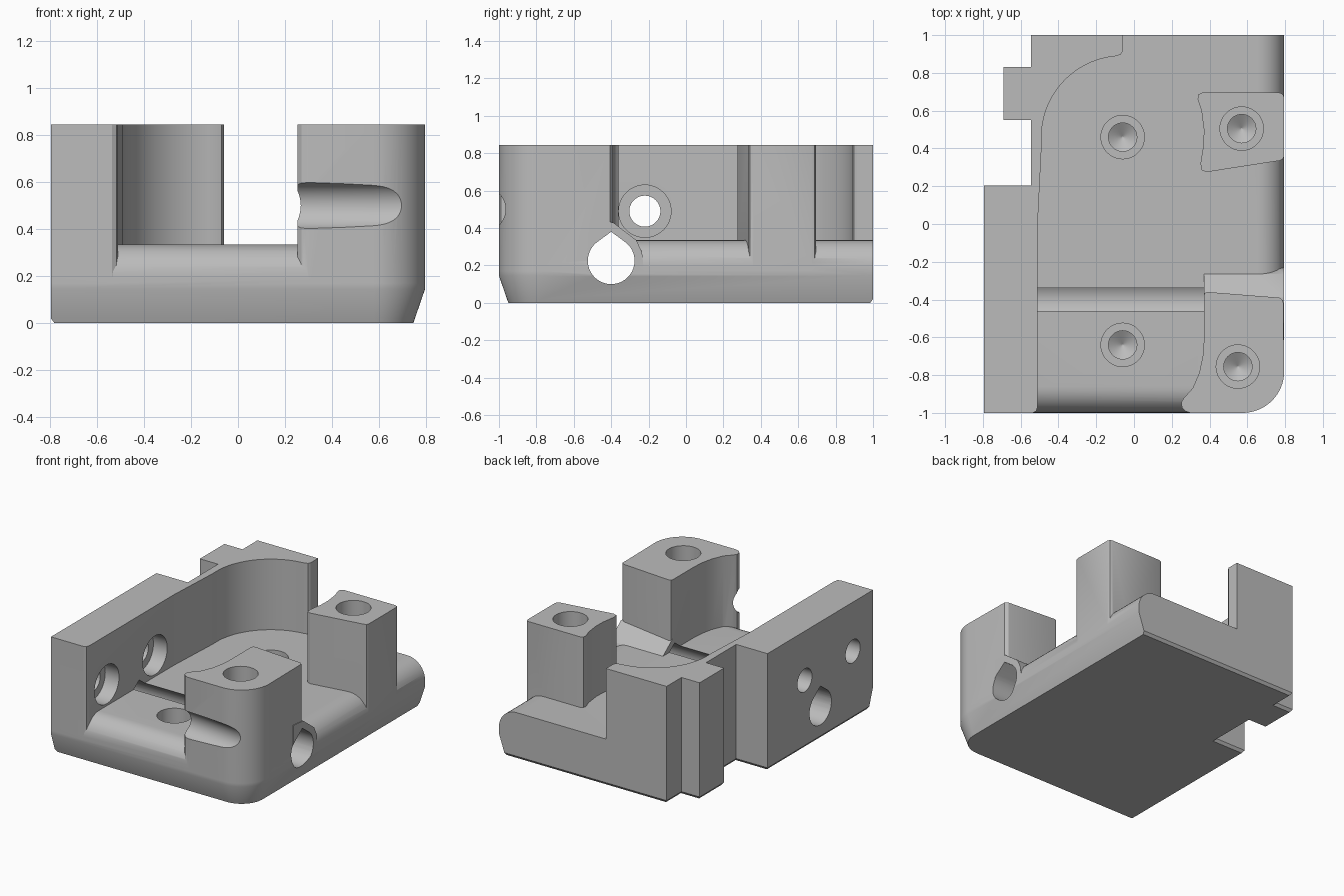
import bpy
import bmesh
from math import cos, sin, radians

cube = bpy.data.objects.get("Cube")
if cube:
    bpy.data.objects.remove(cube)

grey = bpy.data.materials.new("plain grey")
grey.use_nodes = True
grey.diffuse_color = (0.5, 0.5, 0.5, 1)
grey.node_tree.nodes["Principled BSDF"].inputs["Base Color"].default_value = (0.5, 0.5, 0.5, 1)

HALF_X, FLOOR, TOP = 0.795, 0.335, 0.845
CORNER = 0.22


def arc(cx, cy, r, a, b, n):
    return [(cx + r * cos(radians(a + (b - a) * i / n)),
             cy + r * sin(radians(a + (b - a) * i / n))) for i in range(n + 1)]


def circle(cx, cy, r, n=48):
    return arc(cx, cy, r, 0, 360, n)[:-1]


def loft(name, rings):
    """Closed solid skinned through rings of equal point count."""
    bm = bmesh.new()
    loops = [[bm.verts.new(p) for p in ring] for ring in rings]
    for lo, hi in zip(loops, loops[1:]):
        for i in range(len(lo)):
            j = (i + 1) % len(lo)
            bm.faces.new((lo[i], lo[j], hi[j], hi[i]))
    bm.faces.new(loops[0][::-1])
    bm.faces.new(loops[-1])
    bmesh.ops.recalc_face_normals(bm, faces=bm.faces)
    mesh = bpy.data.meshes.new(name)
    bm.to_mesh(mesh)
    bm.free()
    mesh.materials.append(grey)
    obj = bpy.data.objects.new(name, mesh)
    bpy.context.collection.objects.link(obj)
    return obj


def upright(name, outline, low, high):
    return loft(name, [[(x, y, z) for x, y in outline] for z in (low, high)])


def sideways(name, outline, left, right, drift=0):
    return loft(name, [[(left, y, z) for y, z in outline],
                       [(right, y + drift, z) for y, z in outline]])


def screw_hole(name, x, y, top, bore, depth):
    """Wide bore, narrower pilot and pointed drill tip."""
    steps = ((0.115, 0.05), (0.115, -bore), (0.075, -bore),
             (0.075, -depth), (0.003, -depth - 0.045))
    return loft(name, [[(px, py, top + z) for px, py in circle(x, y, r)] for r, z in steps])


def base_ring(z, inset, trim=0):
    """Plan outline: front and right sides inset, left and back trimmed."""
    edge = -HALF_X + trim
    back = 1 - trim
    notch, tab = -0.545 + trim, -0.69 + trim
    pts = [(HALF_X - inset, back), (notch, back), (notch, 0.83 - trim), (tab, 0.83 - trim),
           (tab, 0.55 + trim), (notch, 0.55 + trim), (notch, 0.205 - trim),
           (edge, 0.205 - trim), (edge, inset - 1)]
    pts += arc(HALF_X - CORNER, CORNER - 1, CORNER - inset, -90, 0, 16)
    return [(x, y, z) for x, y in pts]


# Base: slanted skirt below, rounded shoulder above
R = 0.14
rings = [base_ring(0, 0.05, 0.015), base_ring(0.02, 0.043), base_ring(0.145, 0)]
rings += [base_ring(FLOOR - R + R * sin(radians(a)), R - R * cos(radians(a)))
          for a in range(0, 91, 9)]
body = loft("housing_body", rings)

# Left wall with curved pocket and outer tab
wall = [(-HALF_X, -1), (-0.535, -1), (-0.517, -0.99), (-0.51, -0.965), (-0.51, 0), (-0.49, 0.4)]
wall += arc(-0.06, 0.46, 0.43, 180, 95, 24)
wall += [(-0.07, 0.897), (-0.06, 0.915), (-0.06, 1), (-0.545, 1), (-0.545, 0.83), (-0.69, 0.83),
         (-0.69, 0.55), (-0.545, 0.55), (-0.545, 0.205), (-HALF_X, 0.205)]

# Front post with rounded corner and scooped inner side
front = [(0.79, -0.405), (0.77, -0.39), (0.39, -0.36), (0.375, -0.365), (0.37, -0.38),
         (0.37, -0.62), (0.364, -0.7), (0.345, -0.79), (0.31, -0.87), (0.265, -0.92),
         (0.252, -0.94), (0.253, -0.97), (0.27, -0.99), (0.3, -1)]
front += arc(HALF_X - CORNER, CORNER - 1, CORNER, -90, 0, 16)

# Back post
back = [(0.36, 0.695), (0.34, 0.685), (0.337, 0.66), (0.357, 0.6), (0.37, 0.5), (0.368, 0.42),
        (0.352, 0.32), (0.358, 0.285), (0.385, 0.275), (0.77, 0.335), (0.788, 0.343),
        (HALF_X, 0.36), (HALF_X, 0.67), (0.788, 0.688), (0.77, 0.695)]

# Sloped collar over the rod bore
collar = [(-0.5, 0.17), (-0.5, 0.44), (-0.39, 0.43), (-0.265, FLOOR), (-0.235, 0.27), (-0.225, 0.17)]

additions = [upright("left_wall", wall, 0.17, TOP),
             upright("front_post", front, 0.17, TOP),
             upright("back_post", back, 0.17, TOP),
             sideways("rod_collar", collar, 0.37, HALF_X)]

# Rod bore with peaked roof, bolt holes, cable groove and screw holes
rod = arc(-0.4, 0.225, 0.125, 130, 410, 40) + [(-0.4, 0.38)]
cutters = [sideways("rod_bore", rod, -1, 1),
           sideways("cable_groove", circle(-1, 0.5, 0.1), 0.1, 0.75, -0.07)]
for y in (-0.22, -0.77):
    cutters.append(sideways("bolt_hole", circle(y, 0.49, 0.083), -1, -0.55))
    cutters.append(sideways("bolt_head_recess", circle(y, 0.49, 0.14), -0.62, -0.4))
for x, y, top, bore, depth in ((-0.06, 0.46, FLOOR, 0.14, 0.2), (-0.06, -0.64, FLOOR, 0.14, 0.2),
                               (0.57, 0.505, TOP, 0.25, 0.4), (0.55, -0.755, TOP, 0.25, 0.4)):
    cutters.append(screw_hole("screw_hole", x, y, top, bore, depth))

# Combine everything into one solid
bpy.context.view_layer.objects.active = body
for operation, tools in (("UNION", additions), ("DIFFERENCE", cutters)):
    for tool in tools:
        tool.hide_render = True
        mod = body.modifiers.new(tool.name, "BOOLEAN")
        mod.operation = operation
        mod.solver = "EXACT"
        mod.object = tool
        bpy.ops.object.modifier_apply(modifier=mod.name)
        bpy.data.objects.remove(tool)

bpy.ops.object.select_all(action="DESELECT")
body.select_set(True)
bpy.ops.object.shade_smooth_by_angle(angle=radians(28))
